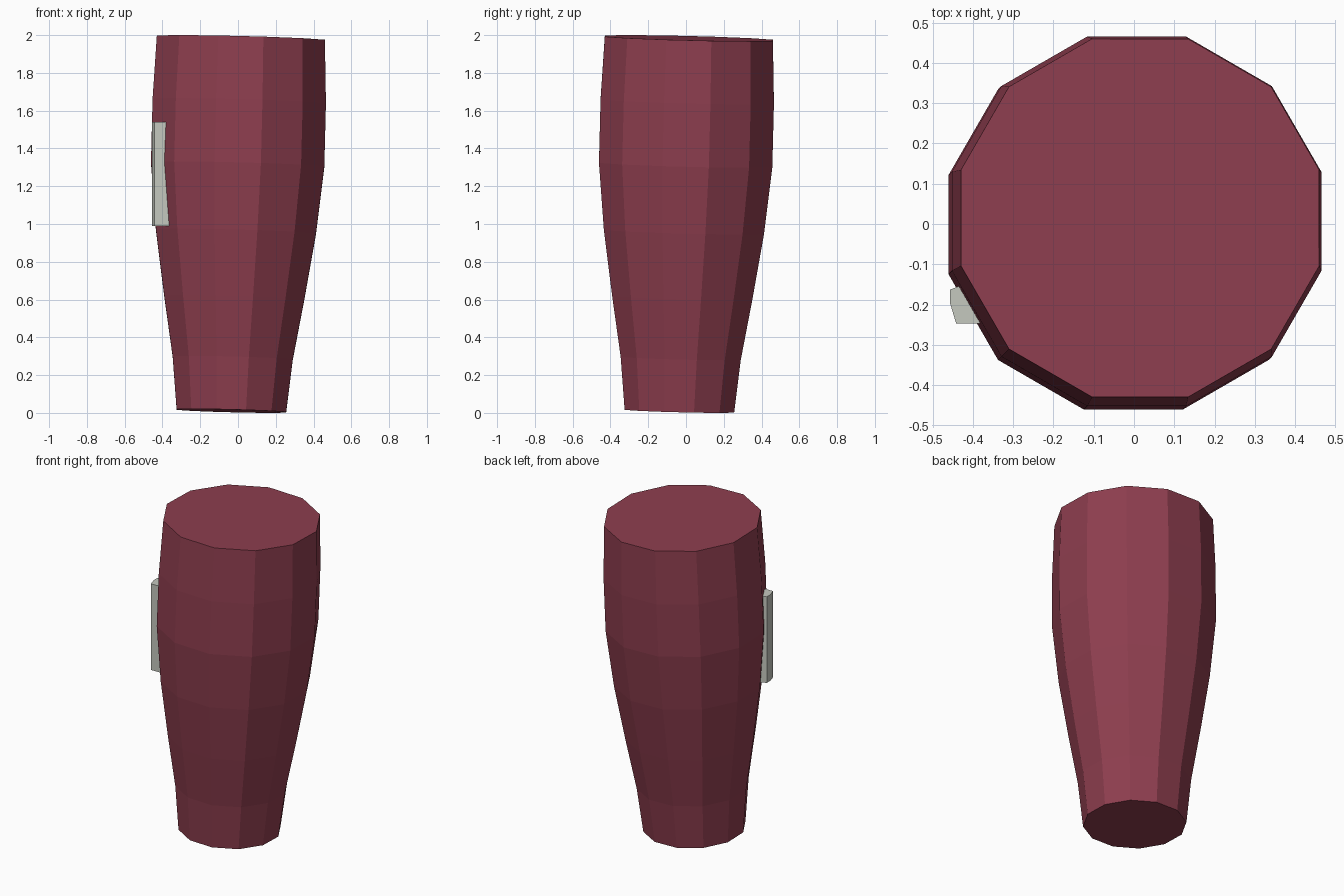
import bpy, bmesh, math
from mathutils import Vector

if "Cube" in bpy.data.objects:
    bpy.data.objects.remove(bpy.data.objects["Cube"])


def material(name, color):
    m = bpy.data.materials.new(name)
    m.diffuse_color = (*color, 1.0)
    m.use_nodes = True
    m.node_tree.nodes["Principled BSDF"].inputs["Base Color"].default_value = m.diffuse_color
    return m


def loft(name, rings, mat):
    """Skin equal-length closed rings and cap both ends."""
    bm = bmesh.new()
    loops = [[bm.verts.new(p) for p in ring] for ring in rings]
    n = len(loops[0])
    for a, b in zip(loops, loops[1:]):
        for i in range(n):
            j = (i + 1) % n
            bm.faces.new((a[i], a[j], b[j], b[i]))
    bm.faces.new(loops[0][::-1])
    bm.faces.new(loops[-1])
    bmesh.ops.recalc_face_normals(bm, faces=bm.faces)
    me = bpy.data.meshes.new(name)
    bm.to_mesh(me)
    bm.free()
    me.materials.append(mat)
    ob = bpy.data.objects.new(name, me)
    bpy.context.collection.objects.link(ob)
    return ob


maroon = material("maroon", (0.27, 0.048, 0.078))
pale_grey = material("pale grey", (0.56, 0.58, 0.52))

# Twelve-sided tapering body on a slightly leaning axis
base = Vector((-0.035, -0.035, 0.0106))
axis = Vector((0.0254, 0.0254, 1.0)).normalized()
lean = Vector((0, 0, 1)).rotation_difference(axis)
# (distance along axis, half width across flats)
profile = [(0, 0.29), (0.28, 0.318), (0.60, 0.371), (0.95, 0.424),
           (1.305, 0.459), (1.64, 0.459), (1.9745, 0.445)]
rings = []
for h, flat in profile:
    r = flat / math.cos(math.radians(15))
    angles = [math.radians(15 + 30 * k) for k in range(12)]
    rings.append([base + lean @ Vector((r * math.cos(a), r * math.sin(a), h))
                  for a in angles])
loft("body", rings, maroon)

# Slim upright tab set into the front left facet
section = [(-0.4565, -0.163), (-0.4565, -0.198), (-0.4415, -0.2475),
           (-0.355, -0.2475), (-0.40, -0.14)]
loft("side_tab", [[(x, y, z) for x, y in section] for z in (0.99, 1.54)], pale_grey)
